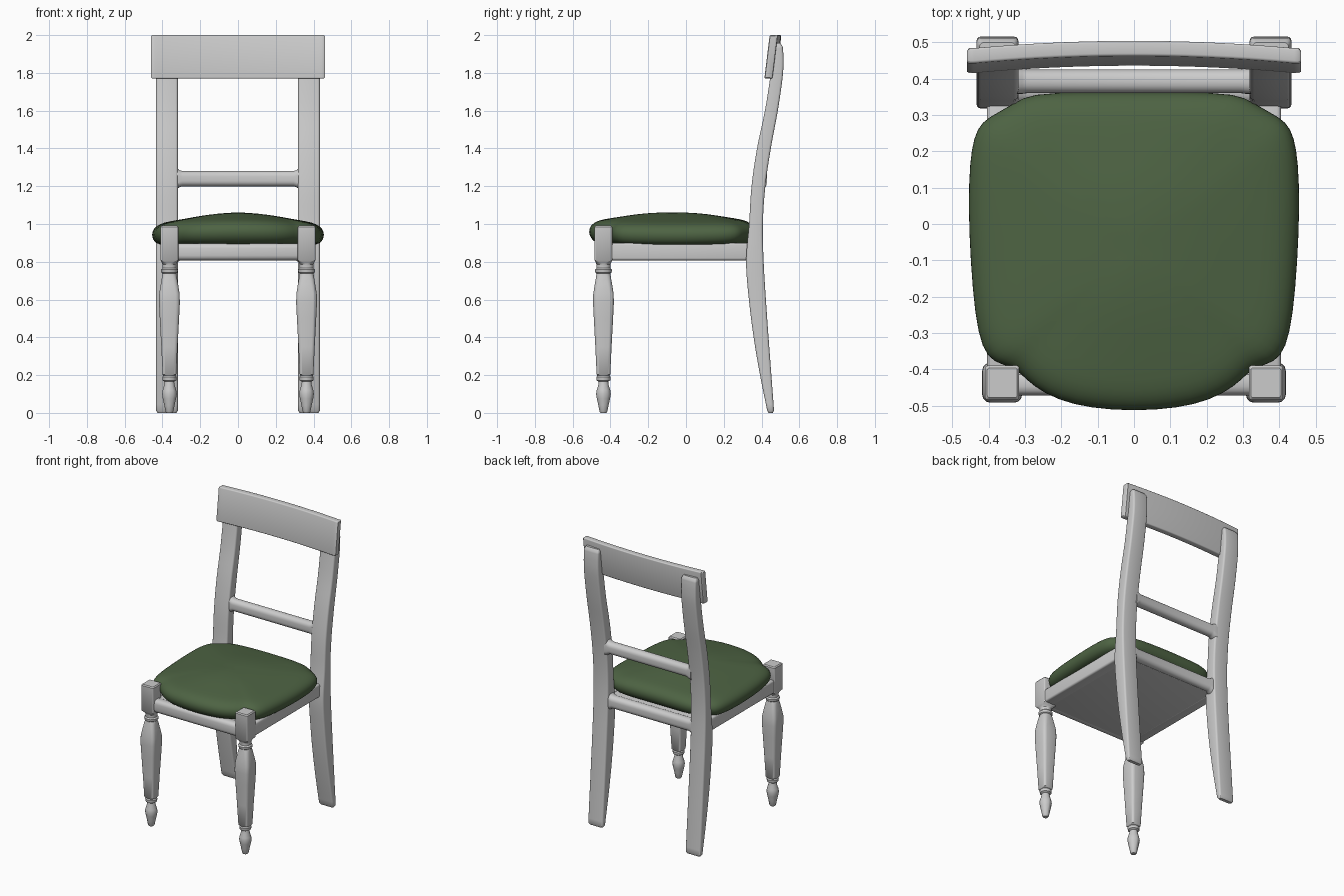
import bpy, bmesh, math

if "Cube" in bpy.data.objects:
    bpy.data.objects.remove(bpy.data.objects["Cube"])

def material(name, rgb):
    m = bpy.data.materials.new(name)
    m.diffuse_color = (*rgb, 1)
    m.use_nodes = True
    m.node_tree.nodes["Principled BSDF"].inputs["Base Color"].default_value = m.diffuse_color
    return m

GREY = material("pale grey frame", (0.6, 0.6, 0.6))
GREEN = material("green fabric", (0.075, 0.125, 0.056))

def finish(name, bm, mat, angle=40):
    bmesh.ops.recalc_face_normals(bm, faces=bm.faces)
    me = bpy.data.meshes.new(name)
    bm.to_mesh(me)
    bm.free()
    me.materials.append(mat)
    me.shade_smooth()
    me.set_sharp_from_angle(angle=math.radians(angle))
    ob = bpy.data.objects.new(name, me)
    bpy.context.collection.objects.link(ob)
    return ob

def loft(name, rings, mat, angle=40):
    bm = bmesh.new()
    vs = [[bm.verts.new(p) for p in r] for r in rings]
    n = len(rings[0])
    for a, b in zip(vs, vs[1:]):
        for i in range(n):
            j = (i + 1) % n
            bm.faces.new((a[i], a[j], b[j], b[i]))
    bm.faces.new(vs[0][::-1])
    bm.faces.new(vs[-1])
    return finish(name, bm, mat, angle)

def rounded_rect(cu, cv, hu, hv, r, n=3):
    pts = []
    for k, (su, sv) in enumerate(((1, 1), (-1, 1), (-1, -1), (1, -1))):
        for i in range(n + 1):
            a = math.pi / 2 * (k + i / n)
            pts.append((cu + su * (hu - r) + r * math.cos(a),
                        cv + sv * (hv - r) + r * math.sin(a)))
    return pts

def box(name, lo, hi, bevel):
    bm = bmesh.new()
    bmesh.ops.create_cube(bm, size=1)
    for v in bm.verts:
        v.co = [(l + h) / 2 + c * (h - l) for l, h, c in zip(lo, hi, v.co)]
    bmesh.ops.bevel(bm, geom=bm.edges[:], offset=bevel, segments=3,
                    profile=0.5, affect='EDGES')
    return finish(name, bm, GREY)

def smooth_path(pts, steps=4):
    # Catmull-Rom through the given stations
    out = []
    for i in range(len(pts) - 1):
        p0, p1 = pts[max(i - 1, 0)], pts[i]
        p2, p3 = pts[i + 1], pts[min(i + 2, len(pts) - 1)]
        for s in range(steps):
            t = s / steps
            out.append(tuple(0.5 * (2 * b + (c - a) * t + (2 * a - 5 * b + 4 * c - d) * t * t
                                    + (3 * b - a - 3 * c + d) * t ** 3)
                             for a, b, c, d in zip(p0, p1, p2, p3)))
    return out + [pts[-1]]

# Back posts: curved from foot to top (z, front y, back y)
POST = [(0.012, 0.430, 0.466), (0.2, 0.392, 0.452), (0.4, 0.358, 0.437), (0.6, 0.333, 0.423),
        (0.8, 0.318, 0.411), (1.0, 0.334, 0.407), (1.2, 0.347, 0.420), (1.4, 0.376, 0.449),
        (1.6, 0.418, 0.486), (1.78, 0.446, 0.512), (1.88, 0.455, 0.516), (1.94, 0.462, 0.512)]
# Front legs: (z, half width, roundness)
LEG = [(0.0, 0.016, .95), (0.008, 0.021, .95), (0.04, 0.027, .95), (0.075, 0.035, .95),
       (0.10, 0.039, .95), (0.12, 0.036, .95), (0.145, 0.028, .95), (0.165, 0.025, .95),
       (0.172, 0.036, .95), (0.19, 0.038, .95), (0.197, 0.033, .95), (0.203, 0.036, .4),
       (0.35, 0.043, .4), (0.5, 0.051, .4), (0.58, 0.055, .4), (0.63, 0.054, .4),
       (0.68, 0.046, .5), (0.72, 0.039, .6), (0.738, 0.037, .95), (0.743, 0.043, .95),
       (0.758, 0.045, .95), (0.766, 0.037, .95), (0.785, 0.037, .95), (0.797, 0.041, .6),
       (0.808, 0.047, .15), (0.984, 0.047, .15), (0.991, 0.041, .15)]

for side, s in (("left", -1), ("right", 1)):
    st = smooth_path(POST)
    st = [(0.0, st[0][1] + .007, st[0][2] - .007)] + st + [(1.957, 0.474, 0.500)]
    rings = []
    for i, (z, y0, y1) in enumerate(st):
        hx = 0.0575 - (0.008 if i in (0, len(st) - 1) else 0)
        rings.append([(x, y, z) for x, y in
                      rounded_rect(s * 0.376, (y0 + y1) / 2, hx, (y1 - y0) / 2, 0.012)])
    loft(f"back_post_{side}", rings, GREY)
    loft(f"front_leg_{side}",
         [[(x, y, z) for x, y in rounded_rect(s * 0.363, -0.437, h, h, h * k)] for z, h, k in LEG],
         GREY, 32)
    # Side seat rail
    xs = sorted((s * 0.33, s * 0.405))
    box(f"side_rail_{side}", (xs[0], -0.43, 0.808), (xs[1], 0.36, 0.9), 0.012)

# Front seat rail and flat seat base
box("front_rail", (-0.35, -0.472, 0.808), (0.35, -0.405, 0.897), 0.025)
box("seat_base", (-0.37, -0.43, 0.809), (0.37, 0.36, 0.89), 0.004)

# Back cross rails, flared where they meet the posts
FLARE = [(0.335, 1.35), (0.318, 1.25), (0.308, 1.08), (0.295, 1.0)]
stations = [(-x, f) for x, f in FLARE] + [(x, f) for x, f in FLARE[::-1]]
for name, y, z, hy, hz in (("back_cross_rail", 0.393, 1.24, 0.033, 0.041),
                           ("back_seat_rail", 0.366, 0.853, 0.034, 0.043)):
    loft(name, [[(x, *p) for p in rounded_rect(y, z, hy * min(f, 1.05), hz * f, hy * .9, 5)]
                for x, f in stations], GREY)

# Top rail: bowed and leaning back
rings = []
N = 24
for i in range(-N, N + 1):
    x = 0.46 * i / N
    e = 0.005 if abs(i) == N else 0
    bow = 0.414 + 0.022 * (1 - (x / 0.46) ** 2)
    rings.append([(x, y + bow + 0.028 * (z - 1.77) / 0.23, z)
                  for y, z in rounded_rect(0.02, 1.885, 0.021 - e, 0.115 - e, 0.007)])
for end, inner in ((0, 1), (-1, -2)):
    sgn = -1 if end == 0 else 1
    rings.insert(1 if end == 0 else len(rings) - 1,
                 [(sgn * 0.454, y, z) for _, y, z in rings[inner]])
loft("top_rail", rings, GREY)

# Seat cushion: notched outline, domed in rings
HALF = [(0, -.517), (.12, -.509), (.21, -.487), (.28, -.448), (.315, -.410), (.345, -.392),
        (.388, -.382), (.42, -.345), (.440, -.25), (.452, -.1), (.458, .05), (.454, .17),
        (.443, .24), (.421, .283), (.38, .306), (.33, .335), (.285, .361), (.15, .364), (0, .364)]
outline = HALF + [(-x, y) for x, y in HALF[-2:0:-1]]
CY = -0.07
PROFILE = [(.5, .885), (.88, .887), (.95, .896), (.985, .915), (1, .94), (.99, .963), (.96, .982),
           (.91, .998), (.84, 1.010), (.65, 1.026), (.45, 1.044), (.25, 1.055), (.08, 1.060)]
rings = []
for k, (sc, z) in enumerate(PROFILE):
    blend = max(0, min(1, (0.95 - sc) / 0.7)) if k > 4 else 0
    ring = []
    for x, y in outline:
        dy = y - CY
        r = math.hypot(x, dy)
        f = sc * (1 + blend * (0.43 / r - 1))
        lift = 0.018 * (dy / r) ** 2 * sc if k > 1 else 0
        ring.append((x * f, CY + dy * f, z + lift))
    rings.append(ring)
seat = loft("seat_cushion", rings, GREEN, 80)
seat.modifiers.new("smooth", 'SUBSURF').levels = 1
seat.modifiers["smooth"].render_levels = 1
